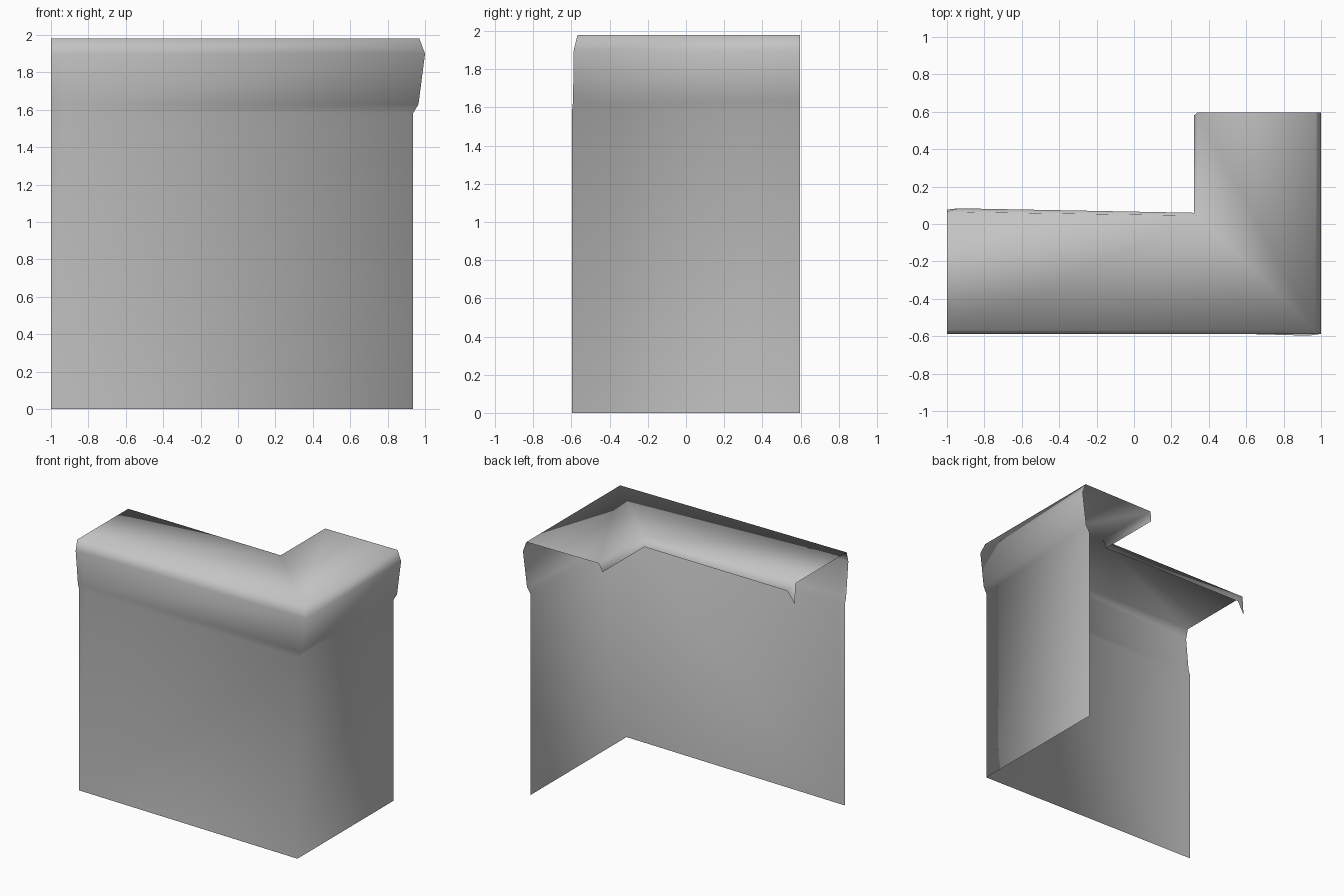
import bpy

cube = bpy.data.objects.get("Cube")
if cube:
    bpy.data.objects.remove(cube, do_unlink=True)

# Plain grey finish
grey = bpy.data.materials.new("plain_grey")
grey.use_nodes = True
colour = (0.55, 0.55, 0.55, 1)
grey.diffuse_color = colour
grey.node_tree.nodes["Principled BSDF"].inputs["Base Color"].default_value = colour

# Wall and coping profile: height, side-arm x, corner y, far-end y of the long arm
profile = [
    (0.00, 0.935, -0.597, -0.545),   # foot of wall
    (1.58, 0.935, -0.597, -0.545),   # top of wall
    (1.63, 0.965, -0.592, -0.56),    # underside of coping
    (1.90, 1.00, -0.588, -0.588),    # widest edge
    (1.98, 0.97, -0.568, -0.568),    # outer top edge
    (1.98, 0.34, 0.045, 0.065),      # inner top edge
    (1.91, 0.32, 0.06, 0.085),       # hanging back lip
]
LEFT, NOTCH, BACK = -1.0, -0.94, 0.597


def long_arm(x):
    """Profile section of the long arm, drawn towards its slightly turned end."""
    section = []
    for z, corner_x, corner_y, end_y in profile:
        t = (corner_x - x) / (corner_x - LEFT)
        section.append([x, corner_y + (end_y - corner_y) * t, z])
    return section


sections = [long_arm(LEFT), long_arm(NOTCH),
            [[x, y, z] for z, x, y, e in profile],
            [[x, BACK, z] for z, x, y, e in profile]]

# Pointed drip at one end of the lip, clipped corner at the other
sections[0][-1][1:] = [0.077, 1.82]
sections[-1][-1][1] = 0.58

n = len(profile)
verts = [p for section in sections for p in section]
faces = [(s * n + i, (s + 1) * n + i, (s + 1) * n + i + 1, s * n + i + 1)
         for s in range(len(sections) - 1) for i in range(n - 1)]

# Open, smoothly shaded sheet around the corner
mesh = bpy.data.meshes.new("corner_wall_with_coping")
mesh.from_pydata(verts, [], faces)
mesh.materials.append(grey)
mesh.shade_smooth()
wall = bpy.data.objects.new("corner_wall_with_coping", mesh)
bpy.context.collection.objects.link(wall)
